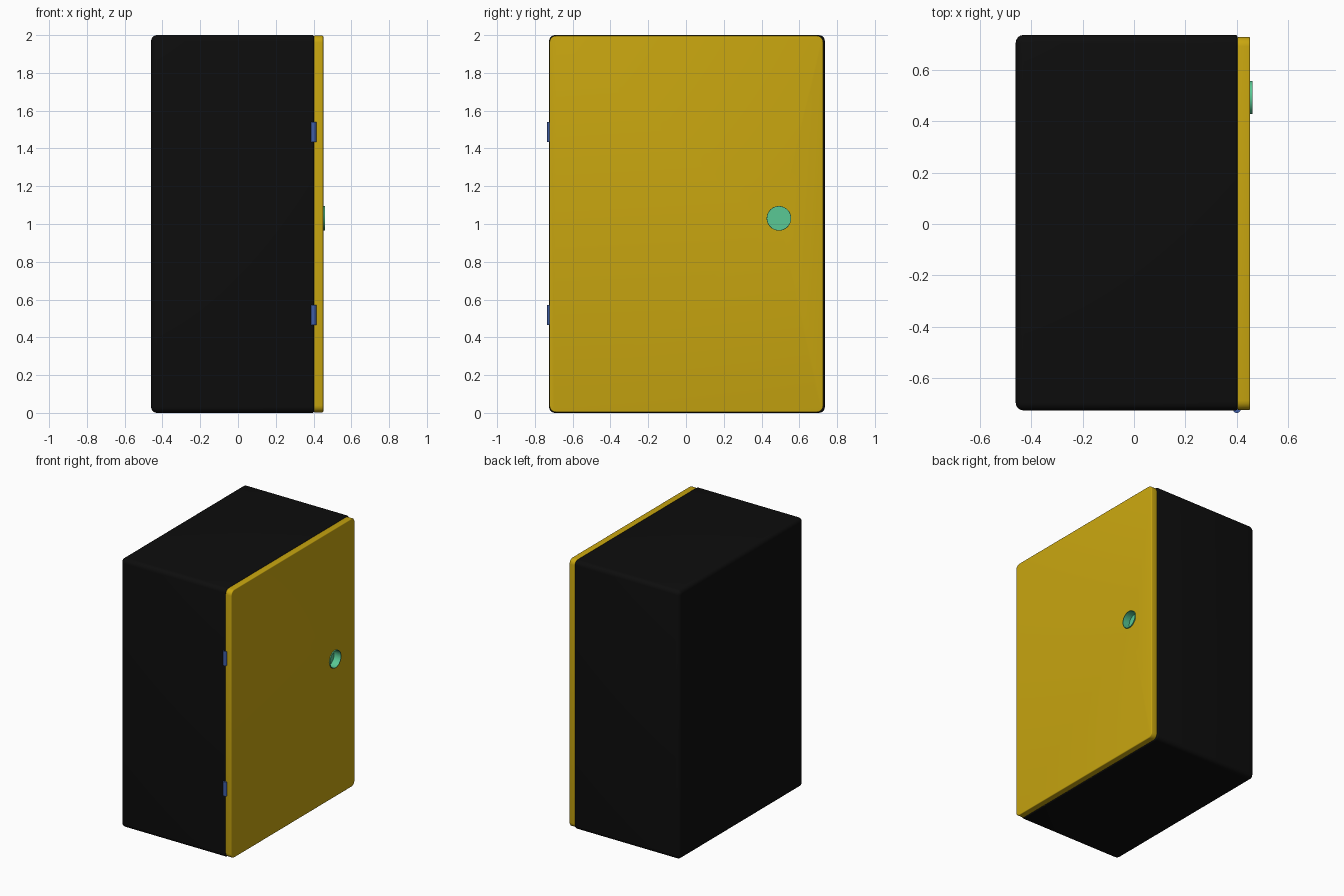
import bpy, bmesh, math
from mathutils import Vector, Matrix

if "Cube" in bpy.data.objects:
    bpy.data.objects.remove(bpy.data.objects["Cube"])


def material(name, rgb):
    m = bpy.data.materials.new(name)
    m.diffuse_color = (*rgb, 1)
    m.use_nodes = True
    m.node_tree.nodes["Principled BSDF"].inputs["Base Color"].default_value = m.diffuse_color
    return m


BLACK = material("black_shell", (0.004, 0.004, 0.004))
GOLD = material("gold_door", (0.58, 0.38, 0.005))
GREEN = material("green_pull", (0.10, 0.58, 0.30))
BLUE = material("blue_hinge", (0.05, 0.11, 0.38))


def finish(bm, name, mat):
    bmesh.ops.recalc_face_normals(bm, faces=bm.faces)
    me = bpy.data.meshes.new(name)
    bm.to_mesh(me)
    bm.free()
    ob = bpy.data.objects.new(name, me)
    bpy.context.collection.objects.link(ob)
    if mat:
        me.materials.append(mat)
    return ob


def smooth(ob):
    bpy.ops.object.select_all(action='DESELECT')
    ob.select_set(True)
    bpy.context.view_layer.objects.active = ob
    bpy.ops.object.shade_smooth_by_angle(angle=math.radians(35))


def rounded_slab(name, lo, hi, corner, back, front, mat):
    """Box with rounded corners seen along x, then rounded back and front rims."""
    lo, hi = Vector(lo), Vector(hi)
    bm = bmesh.new()
    bmesh.ops.create_cube(bm, size=1, matrix=Matrix.Translation((lo + hi) / 2)
                          @ Matrix.Diagonal((*(hi - lo), 1)))
    along_x = [e for e in bm.edges
               if abs(e.verts[0].co.x - e.verts[1].co.x) > 1e-4]
    bmesh.ops.bevel(bm, geom=along_x, offset=corner, segments=5,
                    profile=0.5, affect='EDGES')
    for x, r in ((lo.x, back), (hi.x, front)):
        rim = [e for e in bm.edges
               if all(abs(v.co.x - x) < 1e-5 for v in e.verts)]
        bmesh.ops.bevel(bm, geom=rim, offset=r, segments=4,
                        profile=0.5, affect='EDGES')
    return finish(bm, name, mat)


def cylinder(name, centre, radius, depth, axis, sides, mat):
    turn = Matrix.Rotation(math.pi / 2, 4, 'Y') if axis == 'X' else Matrix()
    bm = bmesh.new()
    bmesh.ops.create_cone(bm, cap_ends=True, segments=sides, radius1=radius,
                          radius2=radius, depth=depth,
                          matrix=Matrix.Translation(centre) @ turn)
    return finish(bm, name, mat)


# Cabinet shell
body = rounded_slab("cabinet_body", (-0.46, -0.725, 0), (0.402, 0.735, 2),
                    0.032, 0.03, 0.008, BLACK)
smooth(body)

# Door with a round hole for the finger pull
door = rounded_slab("door", (0.402, -0.723, 0.003), (0.452, 0.727, 1.997),
                    0.036, 0.006, 0.006, GOLD)
PULL_Y, PULL_Z, PULL_R = 0.492, 1.03, 0.065
cutter = cylinder("pull_hole_cutter", (0.43, PULL_Y, PULL_Z), PULL_R - 0.001,
                  0.2, 'X', 48, None)
cutter.hide_render = True
cutter.hide_viewport = True
cutter.display_type = 'WIRE'
cut = door.modifiers.new("pull_hole", 'BOOLEAN')
cut.operation = 'DIFFERENCE'
cut.solver = 'EXACT'
cut.object = cutter
smooth(door)

# Recessed finger pull: a lathed cup (x, radius)
profile = [(0.404, 0), (0.404, PULL_R - 0.003), (0.46, PULL_R - 0.003),
           (0.46, PULL_R), (0.403, PULL_R), (0.403, 0)]
bm = bmesh.new()
verts = [bm.verts.new((x, PULL_Y + r, PULL_Z)) for x, r in profile]
edges = [bm.edges.new(p) for p in zip(verts, verts[1:])]
bmesh.ops.spin(bm, geom=verts + edges, cent=(0, PULL_Y, PULL_Z),
               axis=(1, 0, 0), angle=math.tau, steps=48)
bmesh.ops.remove_doubles(bm, verts=bm.verts, dist=1e-5)
smooth(finish(bm, "finger_pull", GREEN))

# Hinge barrels on the front edge
for label, z in (("lower", 0.517), ("upper", 1.487)):
    smooth(cylinder(f"{label}_hinge", (0.40, -0.72, z), 0.015, 0.106,
                    'Z', 24, BLUE))
